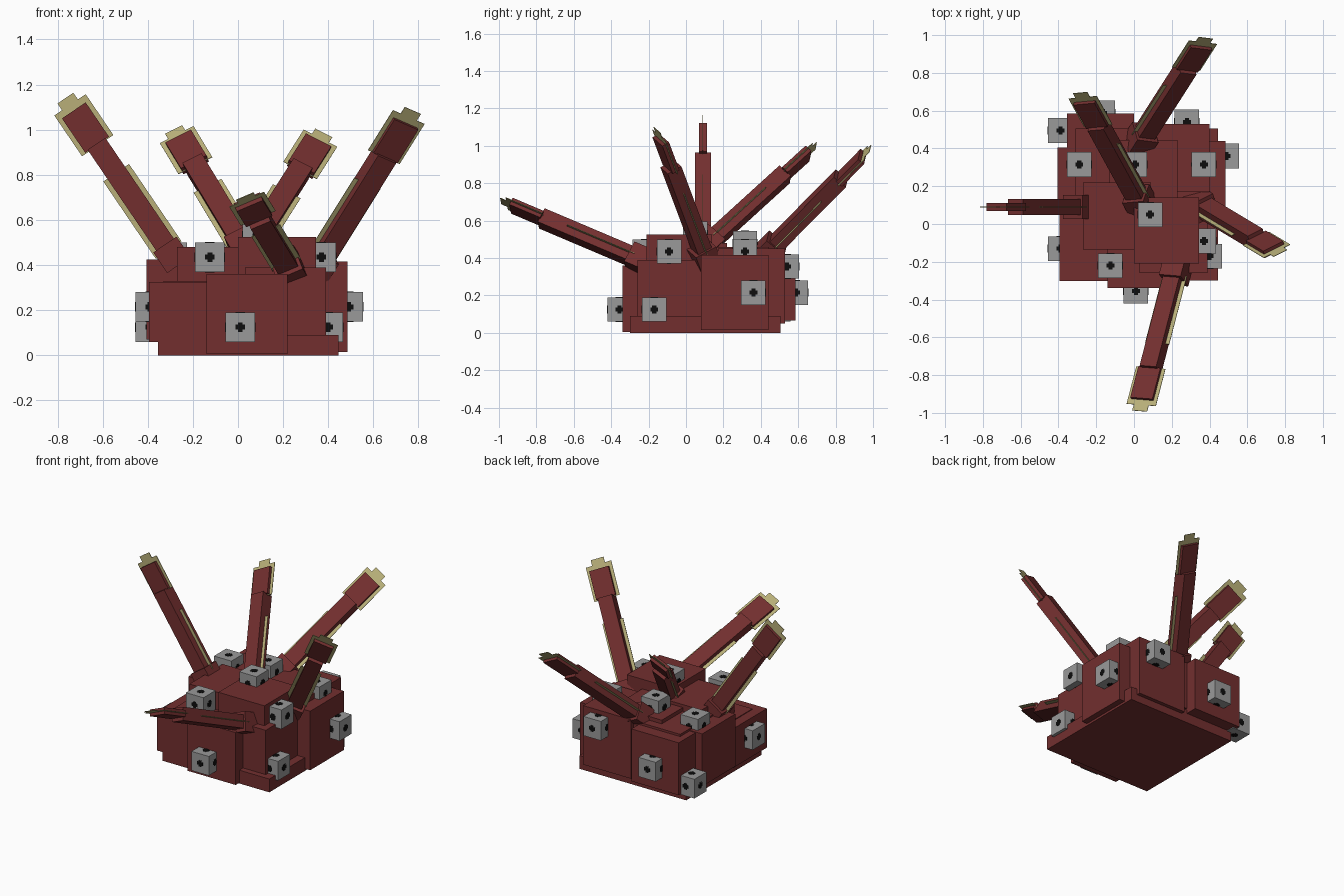
import bpy, bmesh
from mathutils import Vector, Matrix

if "Cube" in bpy.data.objects:
    bpy.data.objects.remove(bpy.data.objects["Cube"])


def material(name, rgb):
    m = bpy.data.materials.new(name)
    m.diffuse_color = (*rgb, 1)
    m.use_nodes = True
    m.node_tree.nodes["Principled BSDF"].inputs["Base Color"].default_value = m.diffuse_color
    return m


RED = material("dark red", (0.17, 0.028, 0.028))
GREY = material("grey", (0.32, 0.32, 0.32))
BLACK = material("black", (0.004, 0.004, 0.004))
OLIVE = material("pale olive", (0.48, 0.43, 0.19))


def make(name, boxes, mat, frame=Matrix.Identity(4)):
    """One object from several boxes, each given as (low corner, high corner)."""
    bm = bmesh.new()
    for lo, hi in boxes:
        lo, hi = Vector(lo), Vector(hi)
        size = Matrix.Diagonal((*(hi - lo), 1))
        bmesh.ops.create_cube(bm, size=1, matrix=frame @ Matrix.Translation((lo + hi) / 2) @ size)
    bmesh.ops.recalc_face_normals(bm, faces=bm.faces)
    me = bpy.data.meshes.new(name)
    bm.to_mesh(me)
    bm.free()
    me.materials.append(mat)
    ob = bpy.data.objects.new(name, me)
    bpy.context.collection.objects.link(ob)
    return ob


def centred(c, size):
    c, h = Vector(c), Vector(size) / 2
    return c - h, c + h


# Body: a flat base slab with a heap of overlapping blocks
make("base_slab", [((-0.355, -0.30, 0), (0.445, 0.505, 0.09))], RED)
blocks = {
    "core_block": ((-0.33, -0.24, 0.02), (0.36, 0.47, 0.33)),
    "front_block": ((-0.14, -0.34, 0.005), (0.22, 0.02, 0.36)),
    "front_left_block": ((-0.395, -0.302, 0.06), (-0.035, 0.06, 0.325)),
    "front_right_block": ((0.03, -0.26, 0.03), (0.39, 0.10, 0.39)),
    "left_block": ((-0.405, 0.05, 0.07), (-0.05, 0.405, 0.425)),
    "right_block": ((0.125, 0.08, 0.015), (0.485, 0.44, 0.415)),
    "back_left_block": ((-0.355, 0.225, 0.065), (0.0, 0.585, 0.42)),
    "back_right_block": ((0.04, 0.17, 0.05), (0.40, 0.53, 0.45)),
    "upper_back_block": ((-0.31, 0.145, 0.10), (0.05, 0.505, 0.435)),
    "upper_middle_block": ((-0.13, 0.085, 0.10), (0.23, 0.445, 0.46)),
    "upper_left_block": ((-0.27, -0.135, 0.12), (0.09, 0.22, 0.48)),
    "top_block": ((0.0, -0.21, 0.17), (0.345, 0.14, 0.525)),
}
for name, box in blocks.items():
    make(name, [box], RED)

# Grey cubes, each with a black plus on every face
S = 0.13
cubes = [
    (0.01, -0.355, 0.125), (-0.125, -0.22, 0.435), (0.37, -0.09, 0.435),
    (0.40, -0.17, 0.125), (0.49, 0.36, 0.215), (0.37, 0.315, 0.435),
    (0.005, 0.315, 0.48), (0.085, 0.05, 0.53), (-0.29, 0.315, 0.435),
    (0.28, 0.54, 0.355), (-0.165, 0.588, 0.215), (-0.39, 0.495, 0.125),
    (-0.39, -0.13, 0.215),
]
for c in cubes:
    make("eye_cube", [centred(c, (S, S, S))], GREY)
    bars = []
    for axis in range(3):
        for wide in range(3):
            if wide != axis:
                size = [0.022] * 3
                size[axis], size[wide] = S + 0.004, 0.042
                bars.append(centred(c, size))
    make("eye_pupil", bars, BLACK)

# Arms: (tip, base, width direction)
arms = [
    ((-0.765, 0.09, 1.14), (-0.262, 0.09, 0.40), (0.82, 0, 0.57)),
    ((0.775, -0.155, 1.085), (0.325, 0.115, 0.365), (0.83, 0.42, -0.37)),
    ((0.03, -0.99, 0.705), (0.235, -0.20, 0.37), (0.91, -0.08, 0.39)),
    ((-0.285, 0.695, 1.0), (0.05, 0.085, 0.445), (0.89, 0.08, 0.45)),
    ((0.38, 0.985, 0.985), (0.015, 0.415, 0.41), (0.88, -0.11, -0.45)),
]


def along(width, depth, start, end):
    """Box centred on the arm axis, measured back from the tip."""
    return (-width / 2, -depth / 2, -end), (width / 2, depth / 2, -start)


for tip, base, w in arms:
    d = (Vector(tip) - Vector(base)).normalized()
    n = d.cross(Vector(w)).normalized()
    w = n.cross(d)
    frame = Matrix((w, n, d)).transposed().to_4x4()
    frame.translation = tip
    length = (Vector(tip) - Vector(base)).length
    make("arm_stump", [along(0.125, 0.125, length - 0.11, length)], RED, frame)
    make("arm_shaft", [along(0.095, 0.085, 0.245, length - 0.05)], RED, frame)
    make("arm_head", [along(0.127, 0.042, 0.066, 0.25)], RED, frame)
    # Thin pale fringe: shaft strip, head plate and pointed nub
    make("arm_fringe", [
        along(0.138, 0.003, 0.40, length - 0.08),
        along(0.168, 0.003, 0.036, 0.255),
        along(0.085, 0.003, 0.0, 0.036),
    ], OLIVE, frame)
